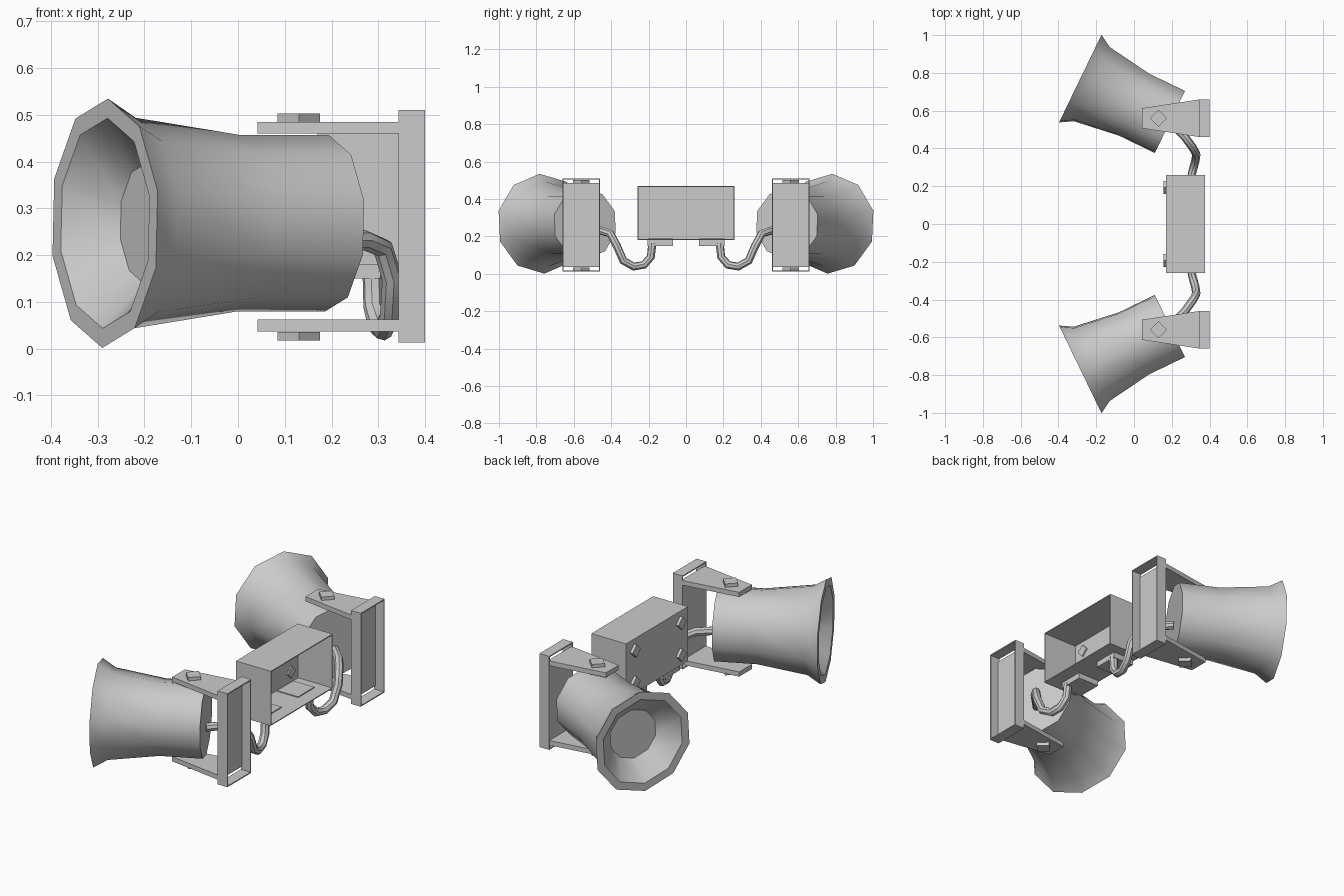
import bpy, bmesh, math
from mathutils import Vector

if "Cube" in bpy.data.objects:
    bpy.data.objects.remove(bpy.data.objects["Cube"])


def make(name, bm, mirror=True, smooth=False):
    bmesh.ops.recalc_face_normals(bm, faces=bm.faces)
    me = bpy.data.meshes.new(name)
    bm.to_mesh(me)
    bm.free()
    ob = bpy.data.objects.new(name, me)
    bpy.context.collection.objects.link(ob)
    if mirror:
        m = ob.modifiers.new("mirror", 'MIRROR')
        m.use_axis = (False, True, False)
        m.use_mirror_merge = False
    if smooth:
        bpy.ops.object.select_all(action='DESELECT')
        ob.select_set(True)
        bpy.context.view_layer.objects.active = ob
        bpy.ops.object.shade_smooth_by_angle(angle=math.radians(42))
    return ob


def prism(bm, pts, offset):
    """Solid from a polygon of 3D points, extruded by offset."""
    off = Vector(offset)
    a = [bm.verts.new(p) for p in pts]
    b = [bm.verts.new(Vector(p) + off) for p in pts]
    bm.faces.new(a)
    bm.faces.new(b[::-1])
    n = len(a)
    for i in range(n):
        j = (i + 1) % n
        bm.faces.new((a[i], a[j], b[j], b[i]))


def box(bm, x0, x1, y0, y1, z0, z1):
    prism(bm, [(x0, y0, z0), (x1, y0, z0), (x1, y1, z0), (x0, y1, z0)], (0, 0, z1 - z0))


# horn: ten-sided flared shell with a recessed front disc
bm = bmesh.new()
axis, up = Vector((-0.9, 0.436, 0)), Vector((0, 0, 1))
side = Vector((-0.436, -0.9, 0))
back = Vector((0.19, 0.54, 0.268))
profile = [(0, 0.189), (0.21, 0.189), (0.46, 0.226), (0.527, 0.267), (0.527, 0.225), (0.43, 0.13)]
rings = []
for s, r in profile:
    ring = []
    for k in range(10):
        t = math.radians(36 * k - 3)
        ring.append(bm.verts.new(back + axis * s + (up * math.cos(t) + side * math.sin(t)) * r))
    rings.append(ring)
for a, b in zip(rings, rings[1:]):
    for k in range(10):
        j = (k + 1) % 10
        bm.faces.new((a[k], a[j], b[j], b[k]))
bm.faces.new(rings[0])
bm.faces.new(rings[-1])
make("horn", bm, smooth=True)

# bracket arms: tapered plates above and below the horn
bm = bmesh.new()
for z in (0.037, 0.46):
    prism(bm, [(0.042, 0.507, z), (0.35, 0.46, z), (0.35, 0.66, z), (0.042, 0.613, z)], (0, 0, 0.025))
make("bracket_arms", bm)

# bracket back: thin open frame with a recessed panel
bm = bmesh.new()
t = 0.006
for y in (0.46, 0.66 - t):
    box(bm, 0.343, 0.4, y, y + t, 0.013, 0.51)
for z in (0.013, 0.51 - t):
    box(bm, 0.343, 0.4, 0.46 + t, 0.66 - t, z, z + t)
box(bm, 0.343, 0.351, 0.46 + t, 0.66 - t, 0.037, 0.485)
make("bracket_frame", bm)

# pivot bolts on the bracket arms
bm = bmesh.new()
h = 0.045
for z in (0.017, 0.485):
    prism(bm, [(0.13 - h, 0.56, z), (0.13, 0.56 - h, z), (0.13 + h, 0.56, z), (0.13, 0.56 + h, z)], (0, 0, 0.018))
make("pivot_bolts", bm)

# junction box: thin walls, open towards +x
bm = bmesh.new()
box(bm, 0.17, 0.175, -0.26, 0.26, 0.18, 0.47)
for y in (-0.26, 0.255):
    box(bm, 0.175, 0.375, y, y + 0.005, 0.18, 0.47)
for z in (0.18, 0.465):
    box(bm, 0.175, 0.375, -0.255, 0.255, z, z + 0.005)
make("junction_box", bm, mirror=False)

# screws through the junction box face
bm = bmesh.new()
h = 0.034
for z in (0.24, 0.41):
    prism(bm, [(0.155, 0.193 - h, z), (0.155, 0.193, z - h), (0.155, 0.193 + h, z), (0.155, 0.193, z + h)], (0.027, 0, 0))
make("box_screws", bm)

# cable glands under the box
bm = bmesh.new()
box(bm, 0.18, 0.305, 0.07, 0.205, 0.15, 0.19)
make("cable_gland", bm)

# drooping cable from the gland to the back of the horn
bm = bmesh.new()
path = [(0.19, 0.54, 0.23), (0.27, 0.46, 0.232), (0.31, 0.405, 0.215), (0.33, 0.37, 0.15), (0.325, 0.335, 0.07),
        (0.31, 0.28, 0.039), (0.30, 0.225, 0.048), (0.29, 0.188, 0.09), (0.288, 0.18, 0.165)]
path = [Vector(p) for p in path]
ref = Vector((1, 0.5, 0)).normalized()
rings = []
for i, p in enumerate(path):
    d = (path[min(i + 1, len(path) - 1)] - path[max(i - 1, 0)]).normalized()
    u = (ref - d * ref.dot(d)).normalized()
    v = d.cross(u)
    ref = u
    rings.append([bm.verts.new(p + (u * math.cos(k * math.pi / 4) + v * math.sin(k * math.pi / 4)) * 0.022)
                  for k in range(8)])
for a, b in zip(rings, rings[1:]):
    for k in range(8):
        j = (k + 1) % 8
        bm.faces.new((a[k], a[j], b[j], b[k]))
bm.faces.new(rings[0])
bm.faces.new(rings[-1])
make("cable", bm, smooth=True)
